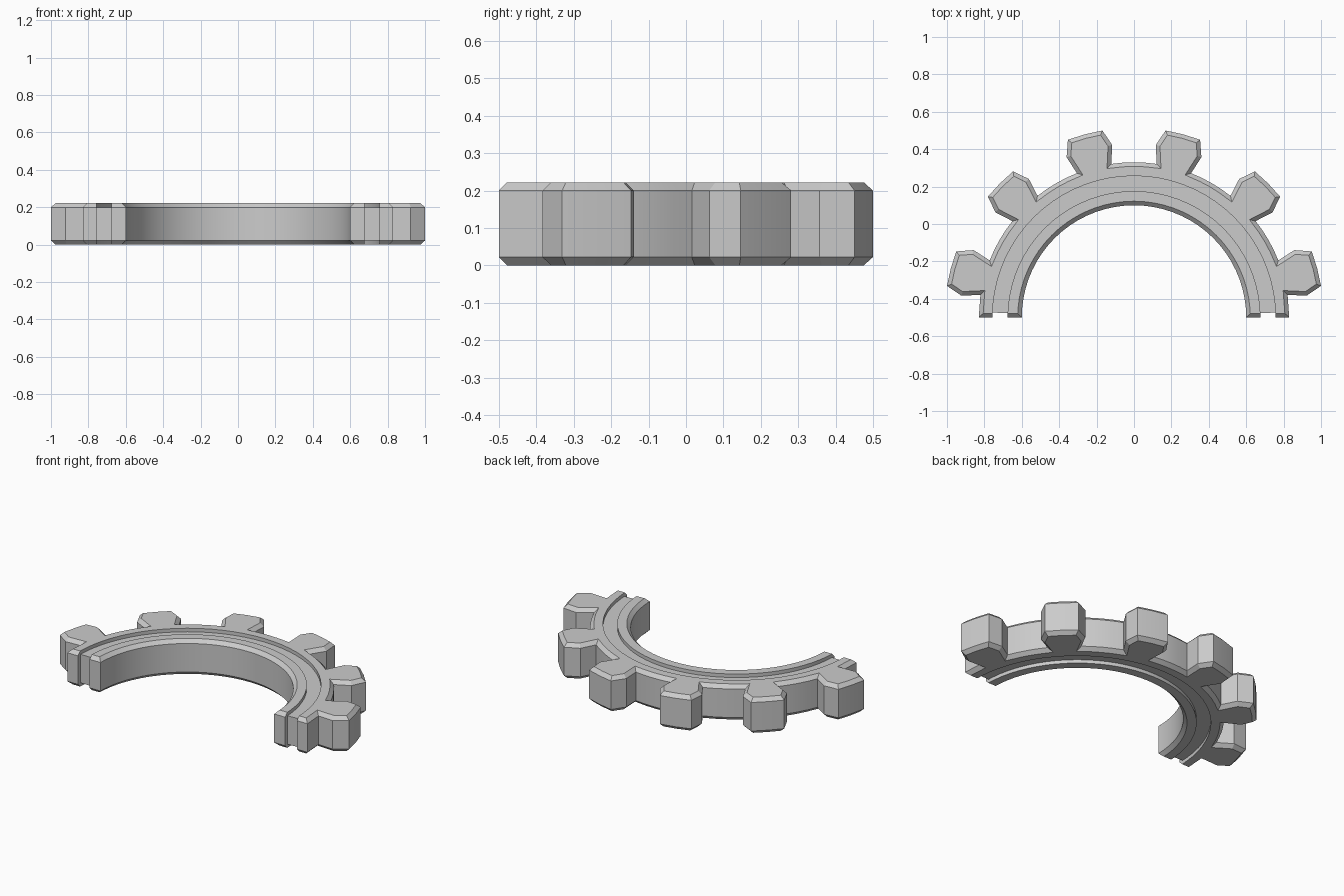
import bpy, bmesh
from math import sin, cos, radians
from mathutils import Vector

if "Cube" in bpy.data.objects:
    bpy.data.objects.remove(bpy.data.objects["Cube"])

H, C = 0.222, 0.022              # ring height, chamfer size
bm = bmesh.new()


def polar(r, deg):
    return Vector((r * cos(radians(deg)), r * sin(radians(deg)) - 0.5))


def arc(r, stops):
    return [polar(r, a) for a in stops]


def inset(pts, dist):
    """Offset a counter-clockwise outline inwards, one distance per edge."""
    out = []
    for i, p in enumerate(pts):
        e1 = (p - pts[i - 1]).normalized()
        e2 = (pts[(i + 1) % len(pts)] - p).normalized()
        n1, n2 = Vector((-e1.y, e1.x)), Vector((-e2.y, e2.x))
        d1, d2 = dist[i - 1], dist[i]
        det = n1.x * n2.y - n1.y * n2.x
        if abs(det) < 1e-4:
            out.append(p + n2 * d2)
        else:
            out.append(p + Vector((d1 * n2.y - d2 * n1.y, d2 * n1.x - d1 * n2.x)) / det)
    return out


def band(pts, dist, hidden, levels):
    """Stack an outline through (z, is_inset) levels; hidden edges get no mid wall."""
    small = inset(pts, dist)
    rows = [[bm.verts.new((p.x, p.y, z)) for p in (small if s else pts)] for z, s in levels]
    bm.faces.new(rows[0][::-1])
    bm.faces.new(rows[-1])
    n, mid = len(pts), (len(levels) - 1) // 2
    for k in range(len(rows) - 1):
        for i in range(n):
            j = (i + 1) % n
            if not (k == mid and i in hidden) and not (len(levels) == 2 and i in hidden):
                bm.faces.new((rows[k][i], rows[k][j], rows[k + 1][j], rows[k + 1][i]))


stops = [2] + [5 * i for i in range(1, 36)] + [178]
ends = [0] + stops + [180]
LEVELS = [(0, True), (C, False), (H - C, False), (H, True)]
RI, G1, G2, RO, RT = 0.60, 0.676, 0.757, 0.83, 1.014
m = len(ends)

# inner rim: chamfered on the bore and the two ends
pts = arc(G1, ends) + arc(RI, ends[::-1])
dist = [0] * (m - 1) + [C] * (m + 1)
band(pts, dist, set(range(1, m - 2)), LEVELS)

# recessed groove band between the rims
k = len(stops)
pts = arc(G2, stops) + arc(G1, stops[::-1])
band(pts, [0] * len(pts), set(range(k - 1)) | set(range(k, 2 * k - 1)),
     [(C, False), (H - C, False)])

# outer rim with six teeth
outer = [polar(RO, 0)]
for t in range(15, 180, 30):
    outer += [polar(RO, t - 6.6), polar(0.93, t - 7.8), polar(RT, t - 5.4), polar(RT, t),
              polar(RT, t + 5.4), polar(0.93, t + 7.8), polar(RO, t + 6.6)]
    if t < 165:
        outer += arc(RO, [t + 10.8, t + 15, t + 19.2])
outer.append(polar(RO, 180))
q = len(outer)
pts = outer + arc(G2, ends[::-1])
dist = [C] * q + [0] * (m - 1) + [C]
band(pts, dist, set(range(q + 1, q + m - 2)), LEVELS)

bmesh.ops.remove_doubles(bm, verts=bm.verts, dist=1e-5)
bmesh.ops.recalc_face_normals(bm, faces=bm.faces)
mesh = bpy.data.meshes.new("half_gear_ring")
bm.to_mesh(mesh)
bm.free()
gear = bpy.data.objects.new("half_gear_ring", mesh)
bpy.context.collection.objects.link(gear)
bpy.context.view_layer.objects.active = gear
gear.select_set(True)
bpy.ops.object.shade_smooth_by_angle(angle=radians(9))
